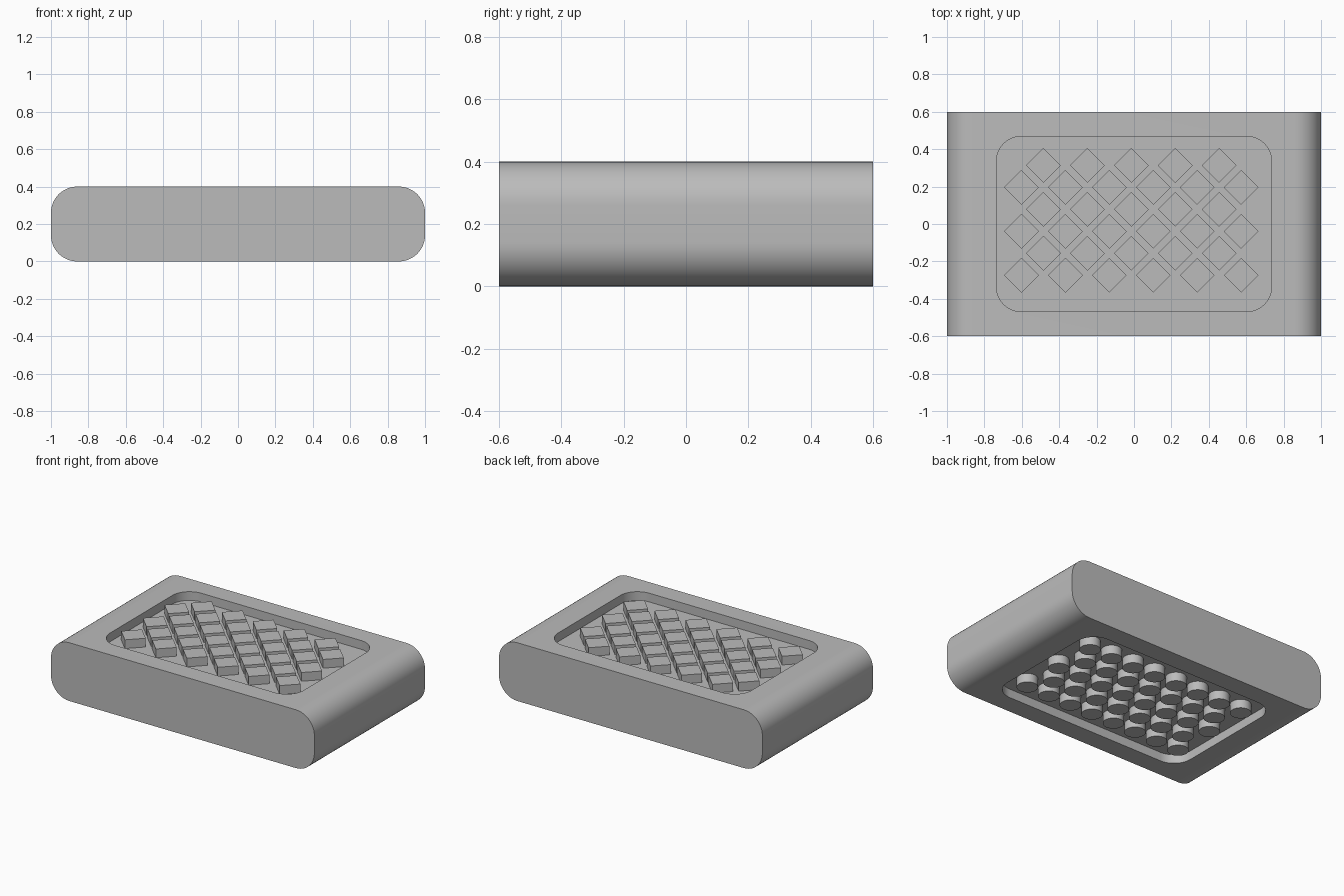
import bpy, bmesh, math

cube = bpy.data.objects.get("Cube")
if cube:
    bpy.data.objects.remove(cube, do_unlink=True)

grey = bpy.data.materials.new("plain grey")
grey.use_nodes = True
tone = (0.5, 0.5, 0.5, 1)
grey.diffuse_color = tone
grey.node_tree.nodes["Principled BSDF"].inputs["Base Color"].default_value = tone

LENGTH, WIDTH, HEIGHT, DEPTH = 2.0, 1.2, 0.4, 0.06


def rounded_rect(w, h, r, steps=12):
    """Outline of a rectangle with round corners, centred on the origin."""
    pts = []
    for i, (sx, sy) in enumerate([(1, 1), (-1, 1), (-1, -1), (1, -1)]):
        for k in range(steps + 1):
            a = math.pi / 2 * (i + k / steps)
            pts.append((sx * (w / 2 - r) + r * math.cos(a),
                        sy * (h / 2 - r) + r * math.sin(a)))
    return pts


def polygon(n, r):
    return [(r * math.cos(math.tau * k / n), r * math.sin(math.tau * k / n)) for k in range(n)]


def prisms(name, outline, height, places):
    """One object with an upright prism of the outline at every place."""
    bm = bmesh.new()
    for px, py, pz in places:
        low = [bm.verts.new((px + x, py + y, pz)) for x, y in outline]
        high = [bm.verts.new((px + x, py + y, pz + height)) for x, y in outline]
        bm.faces.new(low[::-1])
        bm.faces.new(high)
        for i in range(len(outline)):
            j = (i + 1) % len(outline)
            bm.faces.new((low[i], low[j], high[j], high[i]))
    mesh = bpy.data.meshes.new(name)
    bm.to_mesh(mesh)
    bm.free()
    mesh.materials.append(grey)
    obj = bpy.data.objects.new(name, mesh)
    bpy.context.collection.objects.link(obj)
    return obj


def smooth(obj):
    bpy.ops.object.select_all(action="DESELECT")
    obj.select_set(True)
    bpy.context.view_layer.objects.active = obj
    bpy.ops.object.shade_smooth_by_angle(angle=math.radians(30))


# Block with rounded ends, profile run along y
block = prisms("block", rounded_rect(LENGTH, HEIGHT, 0.14), WIDTH, [(0, 0, -WIDTH / 2)])
for v in block.data.vertices:
    x, y, z = v.co
    v.co = (x, -z, y + HEIGHT / 2)

# Shallow round-cornered pockets in the top and the bottom
pocket = rounded_rect(1.47, 0.935, 0.13)
cutter = prisms("pocket_cutter", pocket, 2 * DEPTH, [(0, 0, -DEPTH), (0, 0, HEIGHT - DEPTH)])
cut = block.modifiers.new("pockets", "BOOLEAN")
cut.object = cutter
cut.operation = "DIFFERENCE"
cut.solver = "EXACT"
bpy.context.view_layer.objects.active = block
bpy.ops.object.modifier_apply(modifier=cut.name)
bpy.data.objects.remove(cutter, do_unlink=True)
smooth(block)

# Staggered diamond studs, flush with the top
pitch = 0.235
diamonds = []
for row in range(6):
    count = 6 if row % 2 == 0 else 5
    start = -0.602 + (row % 2) * pitch / 2
    diamonds += [(start + c * pitch, -0.274 + row * pitch / 2, HEIGHT - DEPTH)
                 for c in range(count)]
prisms("diamond_studs", polygon(4, 0.093), DEPTH, diamonds)

# Staggered round studs, flush with the bottom
pegs = []
for row in range(5):
    count = 8 - row % 2
    pegs += [((c - (count - 1) / 2) * 0.173, (row - 2) * 0.15, 0) for c in range(count)]
smooth(prisms("round_studs", polygon(32, 0.066), DEPTH, pegs))
